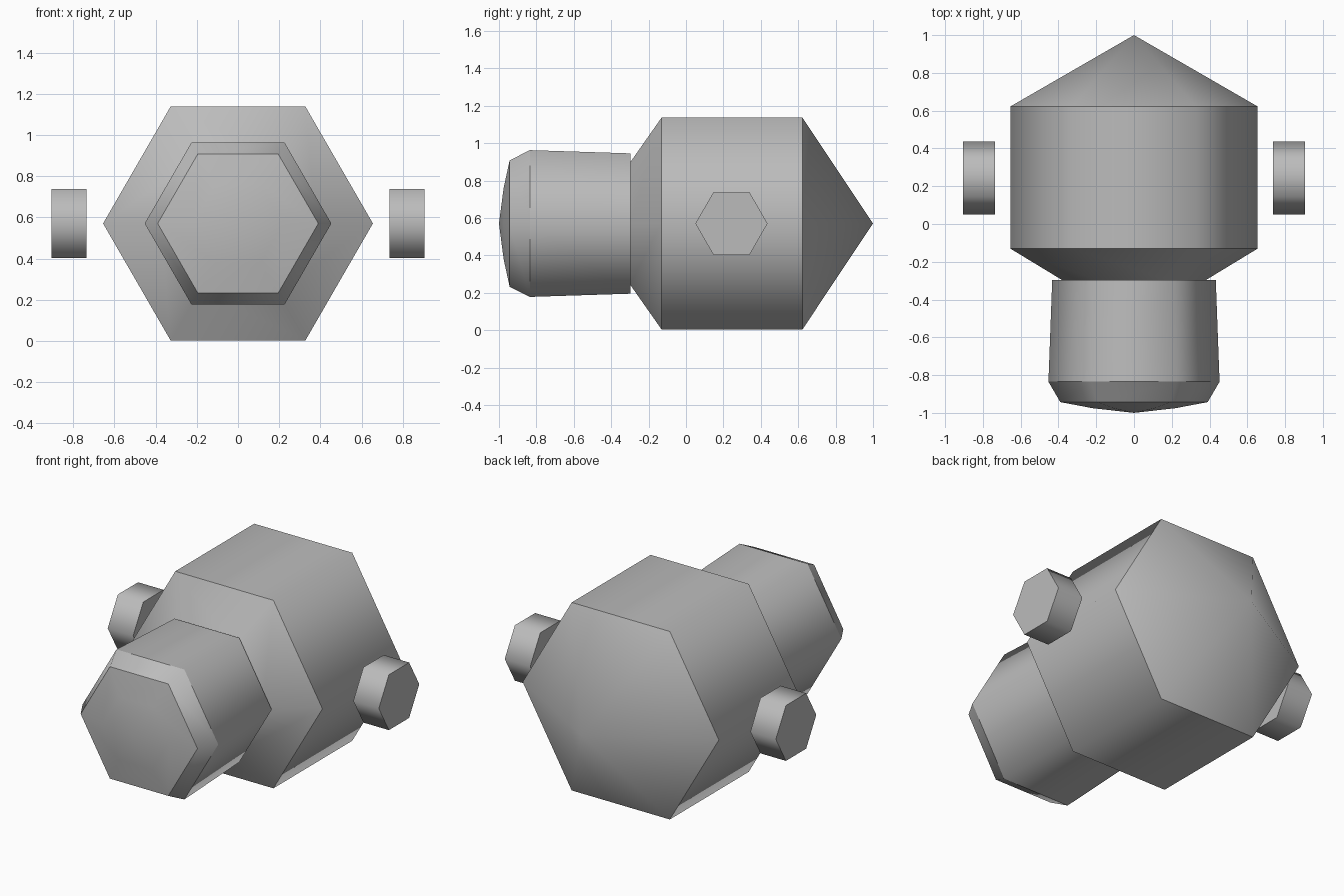
import bpy, bmesh, math
from mathutils import Vector

if "Cube" in bpy.data.objects:
    bpy.data.objects.remove(bpy.data.objects["Cube"])

AXIS_Z = 0.57  # height of the long axis

grey = bpy.data.materials.new("mid grey")
grey.diffuse_color = (0.5, 0.5, 0.5, 1)
grey.use_nodes = True
grey.node_tree.nodes["Principled BSDF"].inputs["Base Color"].default_value = grey.diffuse_color


def hex_lathe(name, profile, axis, centre, sharp_rings):
    """Six-sided turned part; profile is (distance along axis, radius), radius 0 = tip."""
    bm = bmesh.new()
    rings = []
    for d, r in profile:
        ring = []
        for k in range(6 if r else 1):
            a = k * math.pi / 3
            c, s = r * math.cos(a), r * math.sin(a)
            p = Vector((c, d, s)) if axis == 'Y' else Vector((d, c, s))
            ring.append(bm.verts.new(p + Vector(centre)))
        rings.append(ring)
    for lo, hi in zip(rings, rings[1:]):
        for k in range(6):
            j = (k + 1) % 6
            quad = [lo[k % len(lo)], lo[j % len(lo)], hi[j % len(hi)], hi[k % len(hi)]]
            bm.faces.new(list(dict.fromkeys(quad)))
    # flat end caps
    for ring in (rings[0], rings[-1]):
        if len(ring) == 6:
            bm.faces.new(ring)
    bmesh.ops.recalc_face_normals(bm, faces=bm.faces[:])
    for f in bm.faces:
        f.smooth = True
    # crisp edges around chosen rings, smooth shading elsewhere
    for i in sharp_rings:
        for k in range(6):
            bm.edges.get((rings[i][k], rings[i][(k + 1) % 6])).smooth = False
    mesh = bpy.data.meshes.new(name)
    bm.to_mesh(mesh)
    bm.free()
    mesh.materials.append(grey)
    obj = bpy.data.objects.new(name, mesh)
    bpy.context.collection.objects.link(obj)
    return obj


# Main body: front shoulder, straight barrel, pointed rear
hex_lathe("body", [(-0.30, 0.375), (-0.13, 0.655), (0.622, 0.655), (1.0, 0)],
          'Y', (0, 0, AXIS_Z), (0, 1, 2))

# Neck: slightly flared tube, bevelled rim and shallow domed front
hex_lathe("neck", [(-0.297, 0.433), (-0.835, 0.453), (-0.943, 0.39),
                   (-0.975, 0.22), (-1.0, 0)],
          'Y', (0, 0, AXIS_Z), (0, 1, 2))

# Floating side pods
for side, label in ((-1, "left"), (1, "right")):
    hex_lathe(label + "_pod", [(side * 0.735, 0.193), (side * 0.905, 0.193)],
              'X', (0, 0.243, AXIS_Z), (0, 1))
